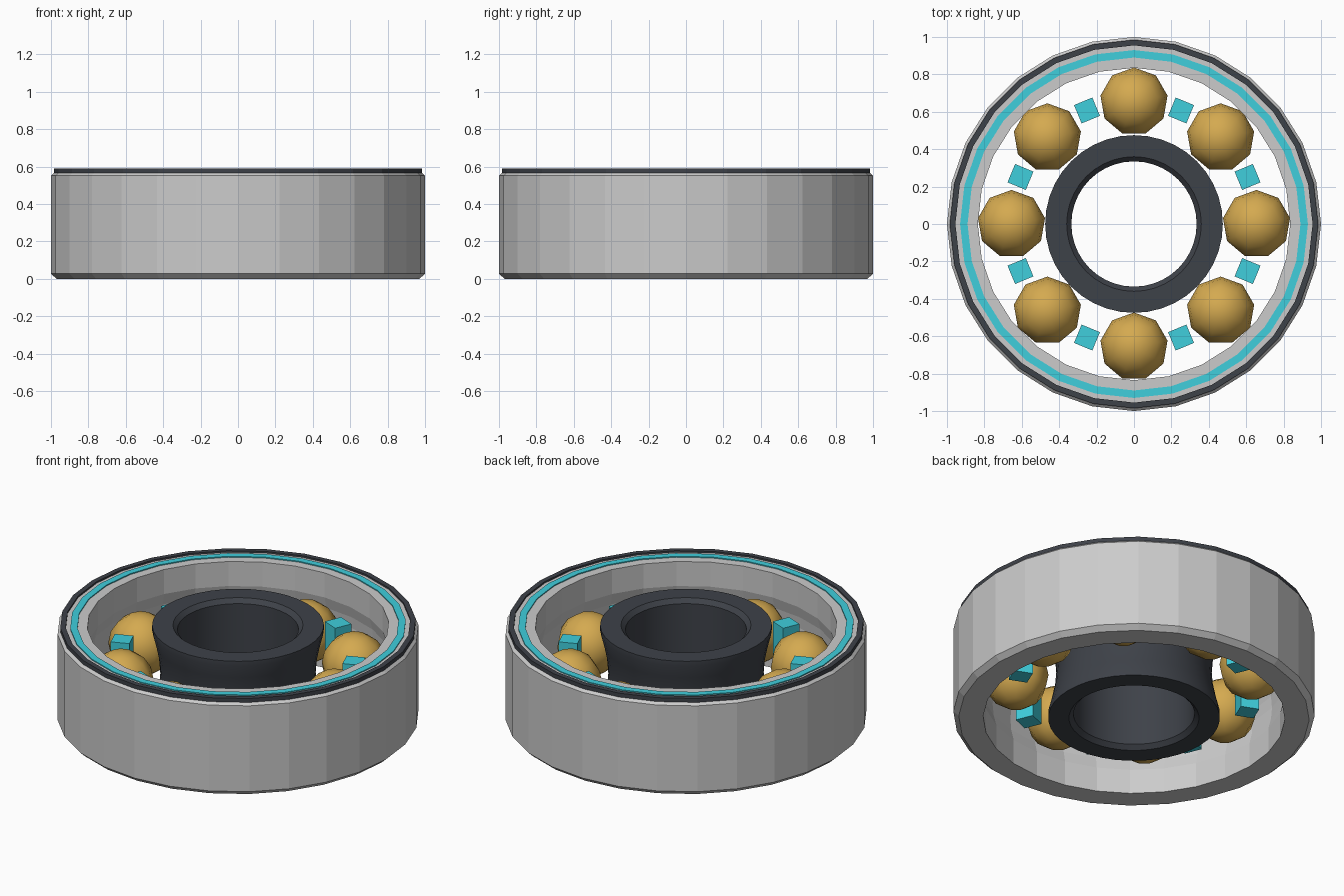
import bpy, bmesh, math
from mathutils import Matrix

if "Cube" in bpy.data.objects:
    bpy.data.objects.remove(bpy.data.objects["Cube"])


def material(name, rgb):
    m = bpy.data.materials.new(name)
    m.diffuse_color = (*rgb, 1)
    m.use_nodes = True
    m.node_tree.nodes["Principled BSDF"].inputs["Base Color"].default_value = m.diffuse_color
    return m


DARK = material("dark_steel", (0.048, 0.054, 0.066))
GOLD = material("brass", (0.66, 0.40, 0.08))
CYAN = material("cyan", (0.05, 0.62, 0.72))


def finish(name, bm, mat=None, smooth=None):
    bmesh.ops.recalc_face_normals(bm, faces=bm.faces)
    me = bpy.data.meshes.new(name)
    bm.to_mesh(me)
    bm.free()
    ob = bpy.data.objects.new(name, me)
    bpy.context.collection.objects.link(ob)
    if mat:
        me.materials.append(mat)
    if smooth:
        bpy.ops.object.select_all(action='DESELECT')
        ob.select_set(True)
        bpy.context.view_layer.objects.active = ob
        bpy.ops.object.shade_smooth_by_angle(angle=math.radians(smooth))
    return ob


def lathe(name, profile, sides, mat=None, smooth=None):
    """Revolve a closed (radius, z) profile about z."""
    bm = bmesh.new()
    loops = []
    for i in range(sides):
        a = 2 * math.pi * i / sides
        loops.append([bm.verts.new((r * math.cos(a), r * math.sin(a), z)) for r, z in profile])
    n = len(profile)
    for i in range(sides):
        p, q = loops[i], loops[(i + 1) % sides]
        for j in range(n):
            k = (j + 1) % n
            bm.faces.new((p[j], q[j], q[k], p[k]))
    return finish(name, bm, mat, smooth)


# Outer ring with chamfered rim and shallow ball groove
lathe("outer_ring", [(0.97, 0), (1, 0.028), (1, 0.552), (0.97, 0.58), (0.835, 0.58),
                     (0.835, 0.43), (0.852, 0.36), (0.858, 0.29), (0.852, 0.22),
                     (0.835, 0.15), (0.835, 0)], 28)

# Thin trim bands set into the top rim
lathe("dark_trim_band", [(0.985, 0.55), (0.985, 0.59), (0.955, 0.59), (0.955, 0.55)], 28, DARK)
lathe("cyan_trim_band", [(0.93, 0.56), (0.93, 0.586), (0.89, 0.586), (0.89, 0.56)], 28, CYAN)

# Inner ring with waisted outside and chamfered bore
lathe("inner_ring", [(0.36, 0), (0.475, 0), (0.475, 0.03), (0.455, 0.11), (0.437, 0.2),
                     (0.43, 0.29), (0.437, 0.38), (0.455, 0.47), (0.475, 0.55),
                     (0.475, 0.58), (0.36, 0.58), (0.335, 0.555), (0.335, 0.025)],
      40, DARK, 30)

# Eight balls with spacer blocks between them
for i in range(8):
    a = i * math.pi / 4
    bm = bmesh.new()
    bmesh.ops.create_uvsphere(bm, u_segments=9, v_segments=8, radius=0.182)
    turn = Matrix.Rotation(math.pi / 2, 4, 'Z')
    first = max((v.co for v in bm.verts), key=lambda c: round(c.y, 4))
    turn = Matrix.Rotation(math.pi / 2 - math.atan2(first.y, first.x), 4, 'Z')
    bm.transform(Matrix.Translation((0.655 * math.cos(a), 0.655 * math.sin(a), 0.29)) @ turn)
    finish(f"ball_{i + 1}", bm, GOLD, 60)

    bm = bmesh.new()
    bmesh.ops.create_cube(bm, size=1)
    bm.transform(Matrix.Rotation(a + math.pi / 8, 4, 'Z')
                 @ Matrix.Translation((0.657, 0, 0.29))
                 @ Matrix.Diagonal((0.106, 0.106, 0.28, 1)))
    finish(f"spacer_{i + 1}", bm, CYAN)
